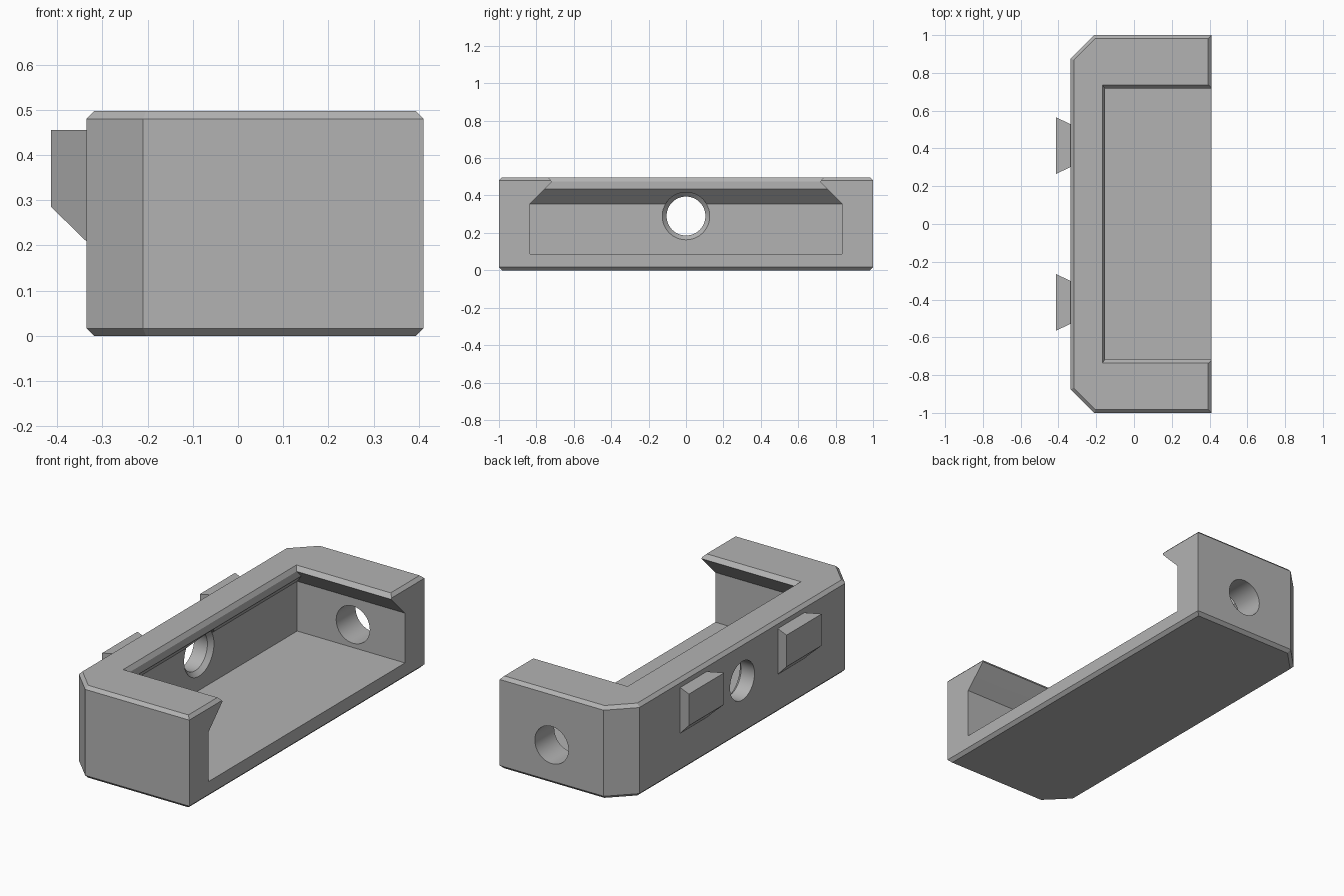
import bpy, bmesh, math

if "Cube" in bpy.data.objects:
    bpy.data.objects.remove(bpy.data.objects["Cube"])

grey = bpy.data.materials.new("plain grey")
grey.use_nodes = True
COLOUR = (0.45, 0.45, 0.45, 1)
grey.diffuse_color = COLOUR
grey.node_tree.nodes["Principled BSDF"].inputs["Base Color"].default_value = COLOUR


def loft(name, rings):
    """Closed solid through a list of matching rings of points."""
    bm = bmesh.new()
    loops = [[bm.verts.new(p) for p in ring] for ring in rings]
    n = len(loops[0])
    for a, b in zip(loops, loops[1:]):
        for i in range(n):
            j = (i + 1) % n
            bm.faces.new((a[i], a[j], b[j], b[i]))
    bm.faces.new(loops[0][::-1])
    bm.faces.new(loops[-1])
    bmesh.ops.recalc_face_normals(bm, faces=bm.faces)
    mesh = bpy.data.meshes.new(name)
    bm.to_mesh(mesh)
    bm.free()
    mesh.materials.append(grey)
    obj = bpy.data.objects.new(name, mesh)
    bpy.context.collection.objects.link(obj)
    return obj


def circle(r, place, n=64):
    turns = [2 * math.pi * i / n for i in range(n)]
    return [place(r * math.cos(t), r * math.sin(t)) for t in turns]


def cut(obj, cutter):
    cutter.hide_render = True
    mod = obj.modifiers.new("cut", "BOOLEAN")
    mod.operation = "DIFFERENCE"
    mod.solver = "EXACT"
    mod.object = cutter
    bpy.context.view_layer.objects.active = obj
    bpy.ops.object.modifier_apply(modifier=mod.name)
    bpy.data.objects.remove(cutter)


# Outer block: two corners cut off, bevelled at top and bottom
def outline(inset, z):
    x0, x1, y = -0.335 + inset, 0.41 - inset, 1 - inset
    c = 0.125 - inset * (2 - math.sqrt(2))
    return [(x1, -y, z), (x1, y, z), (x0 + c, y, z),
            (x0, y - c, z), (x0, c - y, z), (x0 + c, -y, z)]


BEVEL, TOP = 0.017, 0.497
body = loft("bracket_body", [outline(BEVEL, 0), outline(0, BEVEL),
                             outline(0, TOP - BEVEL), outline(BEVEL, TOP)])


# Pocket open at the side, with a sloped overhanging lip
def pocket_ring(x, y, z):
    return [(x, -y, z), (1, -y, z), (1, y, z), (x, y, z)]


cut(body, loft("pocket_cutter", [pocket_ring(*p) for p in (
    (-0.232, 0.835, 0.087), (-0.232, 0.835, 0.355), (-0.153, 0.756, 0.434),
    (-0.153, 0.717, 0.474), (-0.183, 0.757, 0.52))]))

# Countersunk hole through the long wall
cut(body, loft("long_wall_hole", [
    circle(r, lambda a, b: (x, a, 0.29 + b))
    for x, r in ((-0.5, 0.104), (-0.255, 0.104), (-0.232, 0.127), (0, 0.127))]))

# Plain hole through the back end wall
cut(body, loft("end_wall_hole", [
    circle(0.1, lambda a, b: (0.1 + a, y, 0.21 + b)) for y in (0.5, 1.2)]))

bpy.ops.object.select_all(action="DESELECT")
body.select_set(True)
bpy.context.view_layer.objects.active = body
bpy.ops.object.shade_smooth_by_angle(angle=math.radians(25))


# Dovetail tabs: wider outward, sloped underneath
def tab_ring(x, half, low, middle):
    return [(x, middle + s * half, z)
            for s, z in ((-1, low), (1, low), (1, 0.455), (-1, 0.455))]


for side, s in (("left", -1), ("right", 1)):
    loft("dovetail_tab_" + side, [tab_ring(-0.413, 0.15, 0.285, s * 0.415),
                                  tab_ring(-0.333, 0.112, 0.207, s * 0.415)])
